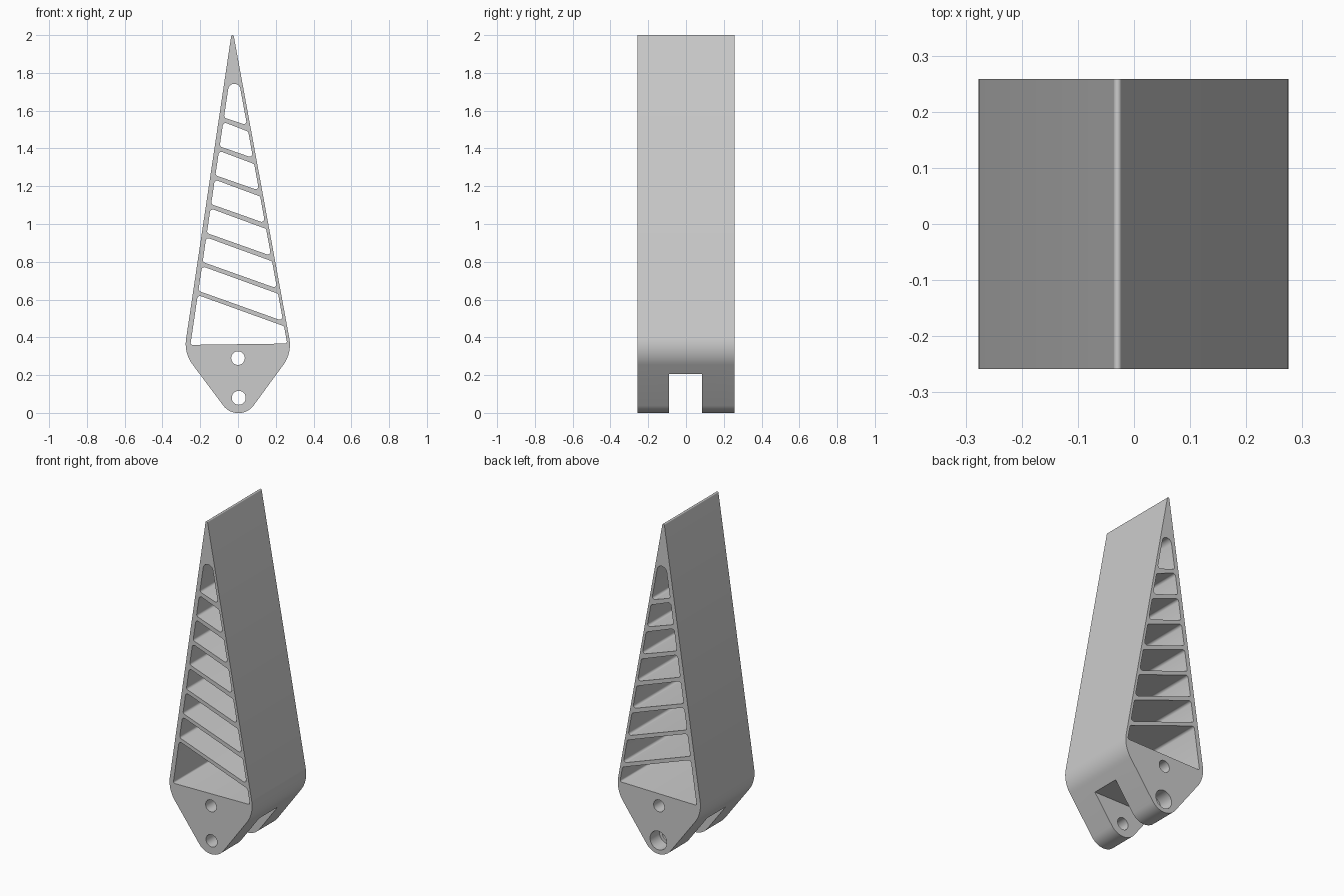
import bpy, bmesh, math
from mathutils import Vector

if "Cube" in bpy.data.objects:
    bpy.data.objects.remove(bpy.data.objects["Cube"])

HALF_DEPTH = 0.258


def rounded(corners, steps=10):
    """Round each (x, z, radius) corner of a convex polygon with a tangent arc."""
    pts = []
    n = len(corners)
    for i, (x, z, r) in enumerate(corners):
        p = Vector((x, z))
        a = (Vector(corners[i - 1][:2]) - p).normalized()
        b = (Vector(corners[(i + 1) % n][:2]) - p).normalized()
        half = a.angle(b) / 2
        centre = p + (a + b).normalized() * r / math.sin(half)
        start = p + a * r / math.tan(half) - centre
        end = p + b * r / math.tan(half) - centre
        a0 = math.atan2(start.y, start.x)
        sweep = math.atan2(start.x * end.y - start.y * end.x, start.dot(end))
        for k in range(steps + 1):
            t = a0 + sweep * k / steps
            pts.append((centre.x + r * math.cos(t), centre.y + r * math.sin(t)))
    return pts


def circle(x, z, r, n=40):
    return [(x + r * math.cos(2 * math.pi * k / n), z + r * math.sin(2 * math.pi * k / n))
            for k in range(n)]


def left_wall(z):
    return -0.252 + (z - 0.36) * 0.1475


def right_wall(z):
    return 0.260 - (z - 0.37) * 0.184


# Outer outline: tapered blade with rounded shoulders and foot
loops = [rounded([(0.286, 0.317, 0.18), (-0.03, 2.036, 0.007),
                  (-0.286, 0.317, 0.18), (0.003, -0.0695, 0.1)], 14)]

# Through holes for the pivot and the pin
loops += [circle(0.004, 0.08, 0.037), circle(0.0, 0.29, 0.036)]

# Windows between the slanted ribs
for i in range(8):
    bl = 0.36 if i == 0 else 0.646 + 0.153 * (i - 1)
    br = 0.367 if i == 0 else 0.486 + 0.1727 * (i - 1)
    tl, tr = 0.624 + 0.1527 * i, 0.459 + 0.1717 * i
    base_r = 0.01 if i == 0 else 0.014
    window = [(left_wall(bl), bl, base_r), (right_wall(br), br, base_r)]
    if i < 7:
        window += [(right_wall(tr), tr, 0.015), (left_wall(tl), tl, 0.015)]
    else:
        window += [(-0.0228, 1.907, 0.0325)]
    loops.append(rounded(window, 6 if i < 7 else 12))

# Extrude the filled outline along y
curve = bpy.data.curves.new("blade_outline", 'CURVE')
curve.dimensions = '2D'
curve.fill_mode = 'BOTH'
curve.extrude = HALF_DEPTH
for pts in loops:
    s = curve.splines.new('POLY')
    s.points.add(len(pts) - 1)
    for sp, (x, z) in zip(s.points, pts):
        sp.co = (x, z, 0, 1)
    s.use_cyclic_u = True
temp = bpy.data.objects.new("blade_outline", curve)
bpy.context.collection.objects.link(temp)
bpy.context.view_layer.update()
mesh = bpy.data.meshes.new_from_object(temp.evaluated_get(bpy.context.evaluated_depsgraph_get()))
bpy.data.objects.remove(temp)

bm = bmesh.new()
bm.from_mesh(mesh)
for v in bm.verts:
    v.co = (v.co.x, -v.co.z, v.co.y)
bmesh.ops.remove_doubles(bm, verts=bm.verts, dist=1e-5)
bmesh.ops.recalc_face_normals(bm, faces=bm.faces)
bm.to_mesh(mesh)
bm.free()
mesh.name = "ribbed_blade"
blade = bpy.data.objects.new("ribbed_blade", mesh)
bpy.context.collection.objects.link(blade)

# Cutters: slot between the lugs, counterbore on the back lug
bpy.ops.mesh.primitive_cube_add(size=1, location=(0, -0.002, 0.055))
slot = bpy.context.object
slot.name = "slot_cutter"
slot.scale = (1, 0.176, 0.3)
bpy.ops.mesh.primitive_cylinder_add(vertices=40, radius=0.056, depth=0.2,
                                    location=(0.004, HALF_DEPTH + 0.01, 0.08),
                                    rotation=(math.pi / 2, 0, 0))
bore = bpy.context.object
bore.name = "counterbore_cutter"

bpy.ops.object.select_all(action='DESELECT')
blade.select_set(True)
bpy.context.view_layer.objects.active = blade
for cutter in (slot, bore):
    cutter.hide_render = True
    mod = blade.modifiers.new(cutter.name, 'BOOLEAN')
    mod.operation = 'DIFFERENCE'
    mod.solver = 'EXACT'
    mod.object = cutter
    bpy.ops.object.modifier_apply(modifier=mod.name)
for cutter in (slot, bore):
    bpy.data.objects.remove(cutter)

bpy.ops.object.shade_smooth_by_angle(angle=math.radians(25))
